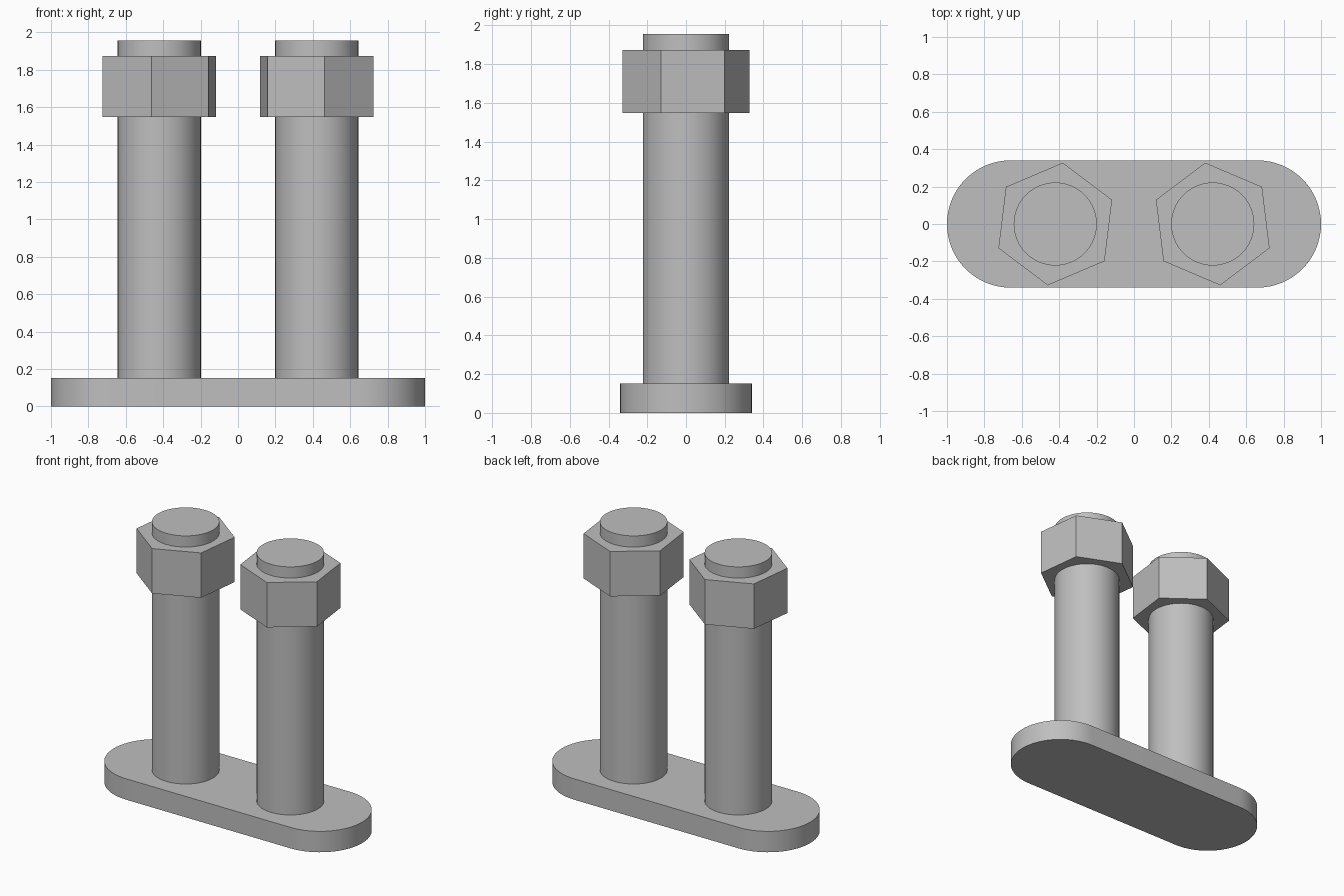
import bpy
from math import cos, sin, pi, radians

cube = bpy.data.objects.get("Cube")
if cube:
    bpy.data.objects.remove(cube, do_unlink=True)

steel = bpy.data.materials.new("grey steel")
steel.use_nodes = True
GREY = (0.52, 0.52, 0.52, 1)
steel.diffuse_color = GREY
steel.node_tree.nodes["Principled BSDF"].inputs["Base Color"].default_value = GREY


def arc(cx, cy, radius, start, end, count):
    """Points along an arc, end point left out."""
    angles = [start + (end - start) * i / count for i in range(count)]
    return [(cx + radius * cos(a), cy + radius * sin(a)) for a in angles]


def prism(name, outline, bottom, top, smooth=True):
    """Closed solid from a counter-clockwise outline."""
    n = len(outline)
    verts = [(x, y, z) for z in (bottom, top) for x, y in outline]
    faces = [tuple(reversed(range(n))), tuple(range(n, 2 * n))]
    faces += [(i, (i + 1) % n, (i + 1) % n + n, i + n) for i in range(n)]
    mesh = bpy.data.meshes.new(name)
    mesh.from_pydata(verts, [], faces)
    mesh.materials.append(steel)
    obj = bpy.data.objects.new(name, mesh)
    bpy.context.collection.objects.link(obj)
    if smooth:
        bpy.ops.object.select_all(action='DESELECT')
        obj.select_set(True)
        bpy.context.view_layer.objects.active = obj
        bpy.ops.object.shade_smooth_by_angle(angle=radians(30))
    return obj


PLATE_TOP, NUT_BOTTOM, NUT_TOP, BOLT_TOP = 0.152, 1.548, 1.874, 1.955
END = 0.34

# Base plate with rounded ends
right_end = arc(1 - END, 0, END, -pi / 2, pi / 2, 32) + [(1 - END, END)]
left_end = [(-x, -y) for x, y in right_end]
prism("base_plate", right_end + left_end, 0, PLATE_TOP)

# Bolts and their mirrored hexagonal nuts
for side, sign in (("left", 1), ("right", -1)):
    x = 0.421 * sign
    prism(side + "_bolt", arc(x, 0, 0.222, 0, 2 * pi, 64), PLATE_TOP, BOLT_TOP)
    turn = radians(37 * sign)
    prism(side + "_nut", arc(x, 0, 0.33, turn, turn + 2 * pi, 6),
          NUT_BOTTOM, NUT_TOP, smooth=False)
